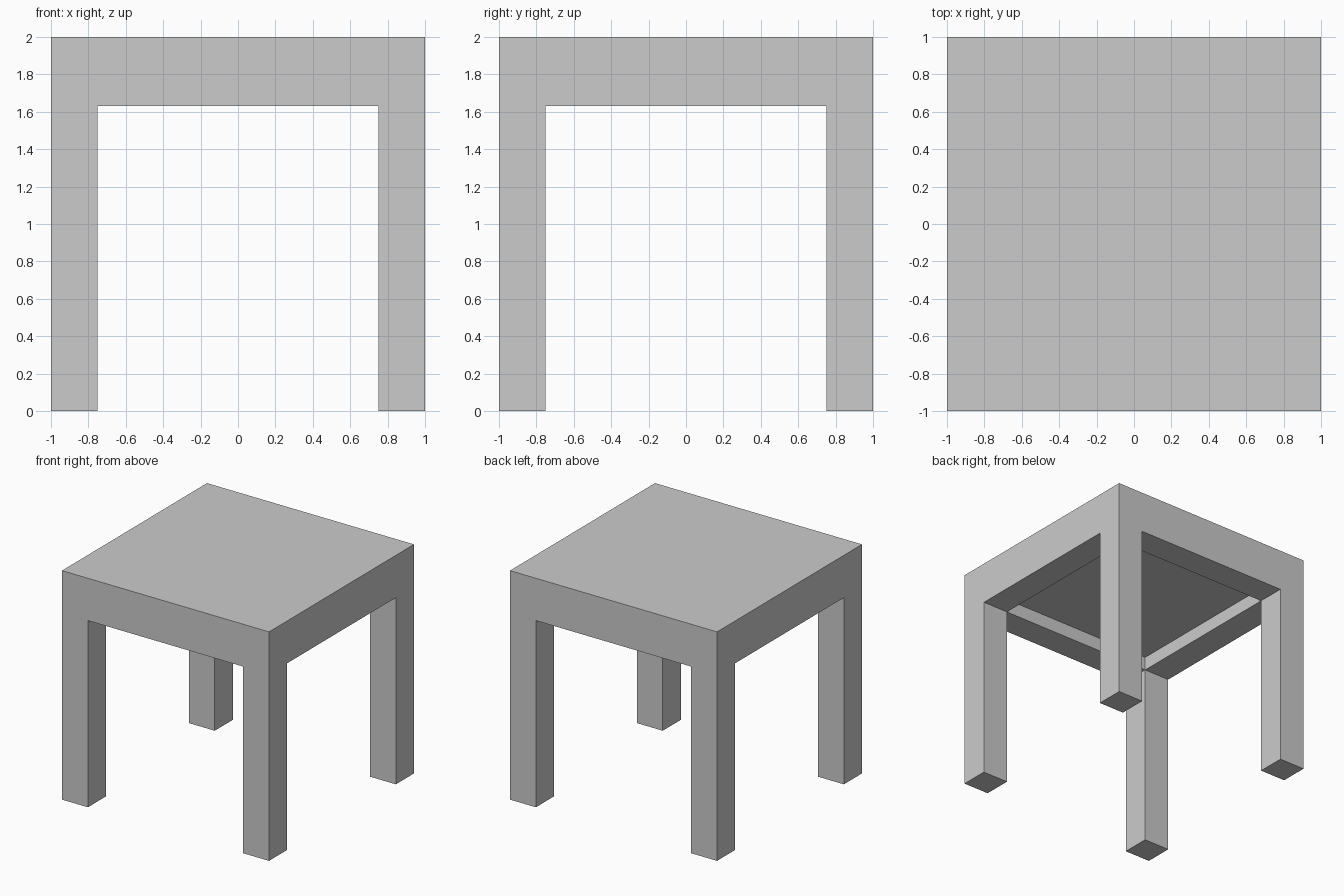
import bpy, bmesh
from mathutils import Matrix, Vector

if "Cube" in bpy.data.objects:
    bpy.data.objects.remove(bpy.data.objects["Cube"])

LEG_IN = 0.75       # inner edge of legs and apron
APRON_Z = 1.63      # underside of apron
RECESS_Z = 1.75     # underside of table top
TOP_Z = 2.0


def extrude_to(bm, faces, z):
    """Extrude each face separately to height z."""
    for f in bmesh.ops.extrude_discrete_faces(bm, faces=faces)["faces"]:
        for v in f.verts:
            v.co.z = z


bm = bmesh.new()

# Table top and apron block
mat = (Matrix.Translation((0, 0, (TOP_Z + APRON_Z) / 2))
       @ Matrix.Diagonal((2, 2, TOP_Z - APRON_Z, 1)))
bmesh.ops.create_cube(bm, size=1, matrix=mat)

# Cut lines that mark out legs and apron
for axis in (Vector((1, 0, 0)), Vector((0, 1, 0))):
    for s in (-1, 1):
        bmesh.ops.bisect_plane(bm, geom=bm.verts[:] + bm.edges[:] + bm.faces[:],
                               plane_co=axis * s * LEG_IN, plane_no=axis)

bm.normal_update()
under = [f for f in bm.faces if f.normal.z < -0.9]
centres = [(f, f.calc_center_median()) for f in under]
corners = [f for f, c in centres if abs(c.x) > LEG_IN and abs(c.y) > LEG_IN]
middle = [f for f, c in centres if abs(c.x) < LEG_IN and abs(c.y) < LEG_IN]

# Four legs down, shallow recess up
extrude_to(bm, corners, 0)
extrude_to(bm, middle, RECESS_Z)

# Merge the coplanar cuts back into clean flat faces
bmesh.ops.recalc_face_normals(bm, faces=bm.faces[:])

mesh = bpy.data.meshes.new("table")
bm.to_mesh(mesh)
bm.free()
table = bpy.data.objects.new("table", mesh)
bpy.context.collection.objects.link(table)
